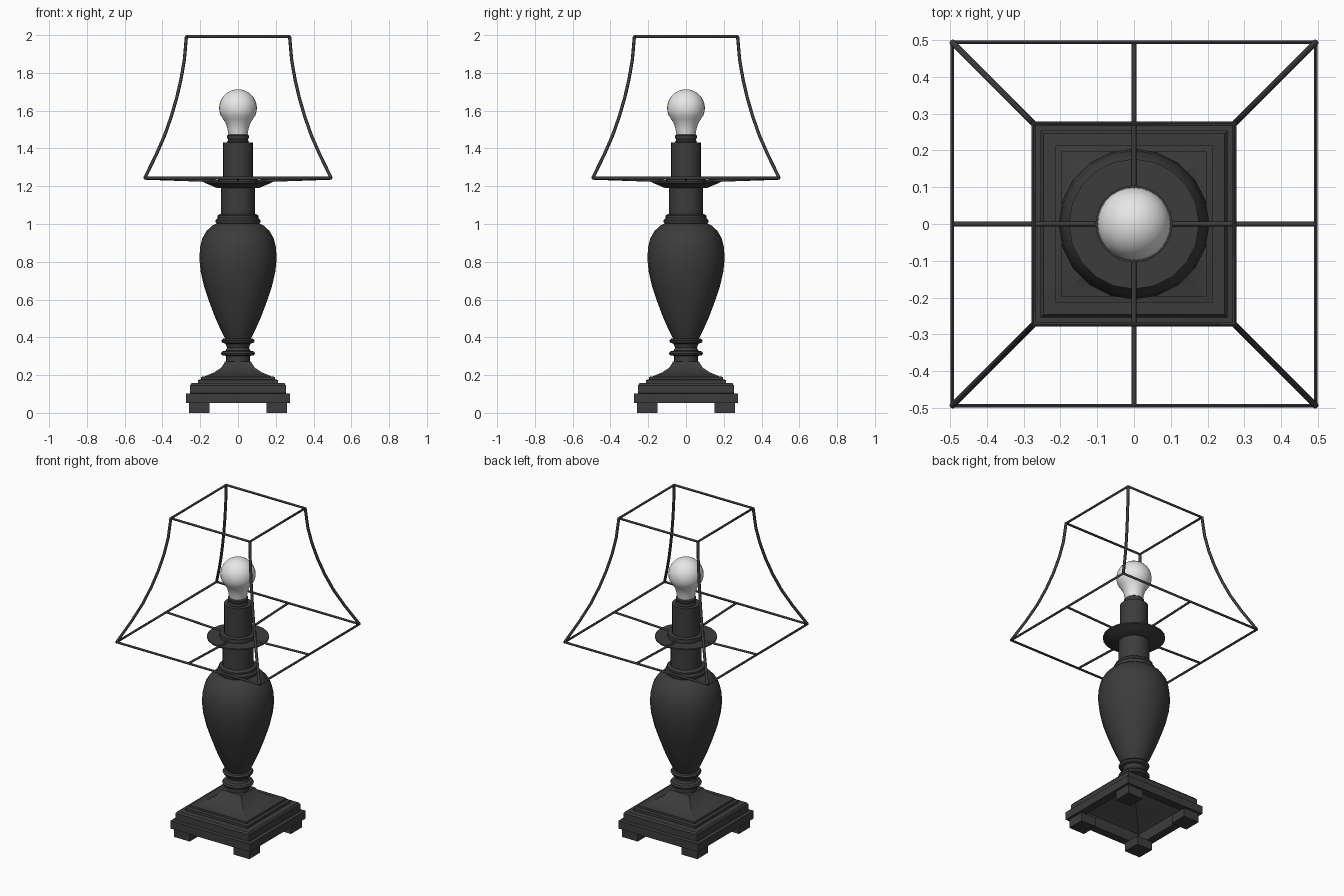
import bpy, bmesh, math
from mathutils import Vector

if "Cube" in bpy.data.objects:
    bpy.data.objects.remove(bpy.data.objects["Cube"])


def make_material(name, value):
    mat = bpy.data.materials.new(name)
    mat.use_nodes = True
    color = (value, value, value, 1)
    mat.diffuse_color = color
    mat.node_tree.nodes["Principled BSDF"].inputs["Base Color"].default_value = color
    return mat


DARK = make_material("charcoal", 0.045)
GLASS = make_material("frosted white", 0.8)


def smooth(obj, degrees):
    bpy.ops.object.select_all(action='DESELECT')
    obj.select_set(True)
    bpy.context.view_layer.objects.active = obj
    bpy.ops.object.shade_smooth_by_angle(angle=math.radians(degrees))


def turn(name, profile, sides, mat, square=False, angle=40):
    """Sweep (half width, height) points round the z axis."""
    bm = bmesh.new()
    grow = math.sqrt(2) if square else 1
    start = math.pi / 4 if square else 0
    rings = []
    for r, z in profile:
        if r == 0:
            rings.append([bm.verts.new((0, 0, z))] * sides)
            continue
        turns = [start + math.tau * i / sides for i in range(sides)]
        rings.append([bm.verts.new((r * grow * math.cos(a), r * grow * math.sin(a), z))
                      for a in turns])
    for low, high in zip(rings, rings[1:]):
        for i in range(sides):
            j = (i + 1) % sides
            corners = list(dict.fromkeys((low[i], low[j], high[j], high[i])))
            bm.faces.new(corners)
    mesh = bpy.data.meshes.new(name)
    bm.to_mesh(mesh)
    bm.free()
    obj = bpy.data.objects.new(name, mesh)
    bpy.context.collection.objects.link(obj)
    mesh.materials.append(mat)
    smooth(obj, angle)
    return obj


def box(name, center, size):
    bpy.ops.mesh.primitive_cube_add(size=1, location=center)
    obj = bpy.context.object
    obj.name = name
    obj.scale = size
    obj.data.materials.append(DARK)


def wire(name, points, radius, closed=False):
    curve = bpy.data.curves.new(name, 'CURVE')
    curve.dimensions = '3D'
    curve.bevel_depth = radius
    curve.bevel_resolution = 2
    curve.use_fill_caps = True
    spline = curve.splines.new('POLY')
    spline.points.add(len(points) - 1)
    for p, co in zip(spline.points, points):
        p.co = (*co, 1)
    spline.use_cyclic_u = closed
    obj = bpy.data.objects.new(name, curve)
    bpy.context.collection.objects.link(obj)
    curve.materials.append(DARK)
    bpy.ops.object.select_all(action='DESELECT')
    obj.select_set(True)
    bpy.context.view_layer.objects.active = obj
    bpy.ops.object.convert(target='MESH')
    smooth(bpy.context.object, 50)


CORNERS = [(1, 1), (-1, 1), (-1, -1), (1, -1)]

# Feet
for n, (sx, sy) in enumerate(CORNERS):
    box(f"foot_{n + 1}", (sx * 0.206, sy * 0.206, 0.026), (0.108, 0.108, 0.054))

# Hollow stepped square base
turn("square_base", [
    (0, 0.24), (0.05, 0.24), (0.1, 0.19), (0.18, 0.15), (0.225, 0.12), (0.225, 0.053),
    (0.275, 0.053), (0.275, 0.102), (0.254, 0.104), (0.254, 0.146), (0.246, 0.157),
    (0.213, 0.159), (0.213, 0.174), (0.197, 0.178), (0.197, 0.19), (0.175, 0.194),
    (0.125, 0.215), (0.088, 0.24), (0.068, 0.272), (0, 0.272)],
    4, DARK, square=True, angle=25)

# Turned neck between base and vase
turn("lower_neck", [
    (0, 0.26), (0.063, 0.26), (0.063, 0.302), (0.084, 0.304), (0.09, 0.314),
    (0.084, 0.325), (0.064, 0.33), (0.058, 0.345), (0.066, 0.366), (0.082, 0.371),
    (0.088, 0.382), (0.082, 0.392), (0.066, 0.395), (0, 0.395)], 20, DARK)

# Vase body
turn("vase_body", [
    (0, 0.385), (0.066, 0.39), (0.092, 0.44), (0.123, 0.51), (0.153, 0.59),
    (0.18, 0.67), (0.198, 0.75), (0.205, 0.82), (0.2, 0.88), (0.189, 0.925),
    (0.165, 0.965), (0.138, 0.99), (0.112, 1.003), (0, 1.003)], 20, DARK)

# Collar and stem
turn("upper_collar", [
    (0, 0.995), (0.11, 0.998), (0.118, 1.008), (0.118, 1.022), (0.108, 1.032),
    (0.108, 1.044), (0.098, 1.052), (0, 1.052)], 20, DARK)
turn("stem", [(0, 1.04), (0.089, 1.04), (0.089, 1.22), (0, 1.22)], 20, DARK)

# Shade carrier dish with a ring
turn("carrier_dish", [
    (0, 1.19), (0.11, 1.19), (0.14, 1.203), (0.177, 1.218), (0.177, 1.226),
    (0.105, 1.226), (0.105, 1.25), (0.08, 1.252), (0, 1.252)], 20, DARK, angle=25)

# Bulb holder
turn("socket", [(0, 1.24), (0.08, 1.24), (0.08, 1.432), (0, 1.432)], 20, DARK)
turn("bulb_screw", [
    (0, 1.425), (0.054, 1.425), (0.058, 1.436), (0.052, 1.446), (0.058, 1.456),
    (0.058, 1.468), (0.05, 1.474), (0, 1.474)], 20, DARK)

# Bulb: flared neck running into a round head
head = [(0.1 * math.cos(math.radians(a)), 1.613 + 0.1 * math.sin(math.radians(a)))
        for a in range(-20, 90, 11)]
turn("bulb", [(0, 1.47), (0.05, 1.47), (0.055, 1.5), (0.063, 1.53), (0.079, 1.556)]
     + head + [(0, 1.713)], 28, GLASS, angle=60)

# Shade frame: two square rims, four curved corners, four arms
for name, half, z in (("top_rim", 0.273, 1.992), ("bottom_rim", 0.494, 1.243)):
    wire(name, [(x * half, y * half, z) for x, y in CORNERS], 0.0075, True)

SWEEP = [(0.273, 1.994), (0.284, 1.87), (0.301, 1.77), (0.324, 1.67),
         (0.353, 1.57), (0.388, 1.47), (0.434, 1.365), (0.494, 1.243)]
for n, (sx, sy) in enumerate(CORNERS):
    wire(f"shade_corner_{n + 1}", [(sx * r, sy * r, z) for r, z in SWEEP], 0.0085)

for n in range(4):
    d = Vector((round(math.cos(n * math.pi / 2)), round(math.sin(n * math.pi / 2)), 0))
    up = Vector((0, 0, 1))
    wire(f"shade_arm_{n + 1}", [d * 0.07 + up * 1.226, d * 0.494 + up * 1.241], 0.0065)
